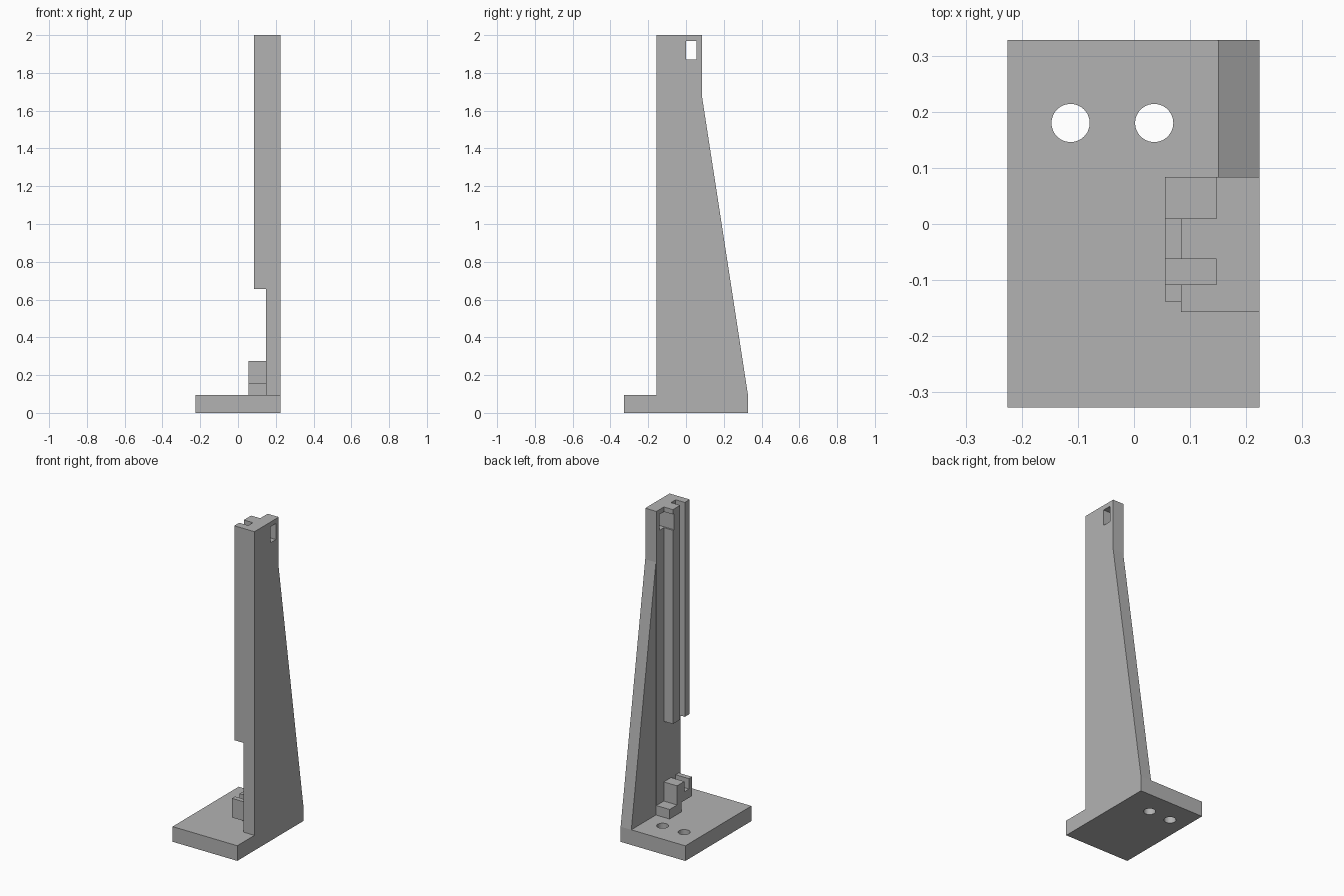
import bpy
import bmesh
from mathutils import Vector

cube = bpy.data.objects.get("Cube")
if cube:
    bpy.data.objects.remove(cube, do_unlink=True)

grey = bpy.data.materials.new("plain_grey")
grey.use_nodes = True
grey.diffuse_color = (0.45, 0.45, 0.45, 1)
grey.node_tree.nodes["Principled BSDF"].inputs["Base Color"].default_value = grey.diffuse_color


def prism(name, profile, lo, hi):
    """Extrude a (y, z) profile along x from lo to hi."""
    bm = bmesh.new()
    face = bm.faces.new([bm.verts.new((lo, y, z)) for y, z in profile])
    new = bmesh.ops.extrude_face_region(bm, geom=[face])["geom"]
    verts = [v for v in new if isinstance(v, bmesh.types.BMVert)]
    bmesh.ops.translate(bm, verts=verts, vec=Vector((hi - lo, 0, 0)))
    bmesh.ops.recalc_face_normals(bm, faces=bm.faces)
    mesh = bpy.data.meshes.new(name)
    bm.to_mesh(mesh)
    bm.free()
    mesh.materials.append(grey)
    ob = bpy.data.objects.new(name, mesh)
    bpy.context.collection.objects.link(ob)
    return ob


def box(name, x, y, z):
    return prism(name, [(y[0], z[0]), (y[1], z[0]), (y[1], z[1]), (y[0], z[1])], *x)


def cut(ob, cutter):
    mod = ob.modifiers.new("cut", "BOOLEAN")
    mod.operation = "DIFFERENCE"
    mod.solver = "EXACT"
    mod.object = cutter
    cutter.hide_render = True
    cutter.hide_viewport = True
    cutter.display_type = "WIRE"


RIGHT, PANEL, RIB, HOOK = 0.224, 0.147, 0.084, 0.055
FRONT, BACK = -0.157, 0.084
FLOOR, STEP, TOP = 0.095, 0.155, 2.0

# Base plate with two screw holes
base = box("base_plate", (-0.225, RIGHT), (-0.327, 0.328), (0, FLOOR))
for i, x in enumerate((-0.113, 0.036)):
    bpy.ops.mesh.primitive_cylinder_add(vertices=48, radius=0.034, depth=0.4, location=(x, 0.18, 0.05))
    drill = bpy.context.object
    drill.name = f"screw_hole_cutter_{i + 1}"
    drill.data.materials.append(grey)
    cut(base, drill)

# Upright panel and its tapering rear buttress
panel = box("upright_panel", (PANEL, RIGHT), (FRONT, BACK), (FLOOR, TOP))
prism("rear_buttress", [(BACK, FLOOR), (0.328, FLOOR), (BACK, 1.68)], 0.15, RIGHT)

# Vertical ribs forming the guide channel
box("front_rib", (RIB, PANEL), (FRONT, -0.108), (0.655, TOP))
rear_rib = box("rear_rib", (RIB, PANEL), (-0.062, 0.01), (0.655, TOP))

# Window near the top, through the panel and the edge of the rear rib
window = box("window_cutter", (0, 0.3), (0, 0.055), (1.87, 1.97))
for part in (panel, rear_rib):
    cut(part, window)

# Low foot with an overhanging notched hook
box("hook_foot", (HOOK, PANEL), (-0.035, BACK), (FLOOR, STEP))
notch = 0.21
prism("notched_hook", [(-0.138, STEP), (0.01, STEP), (0.01, 0.275), (-0.062, 0.275),
                       (-0.062, notch), (-0.108, notch), (-0.108, 0.275), (-0.138, 0.275)],
      HOOK, PANEL)
